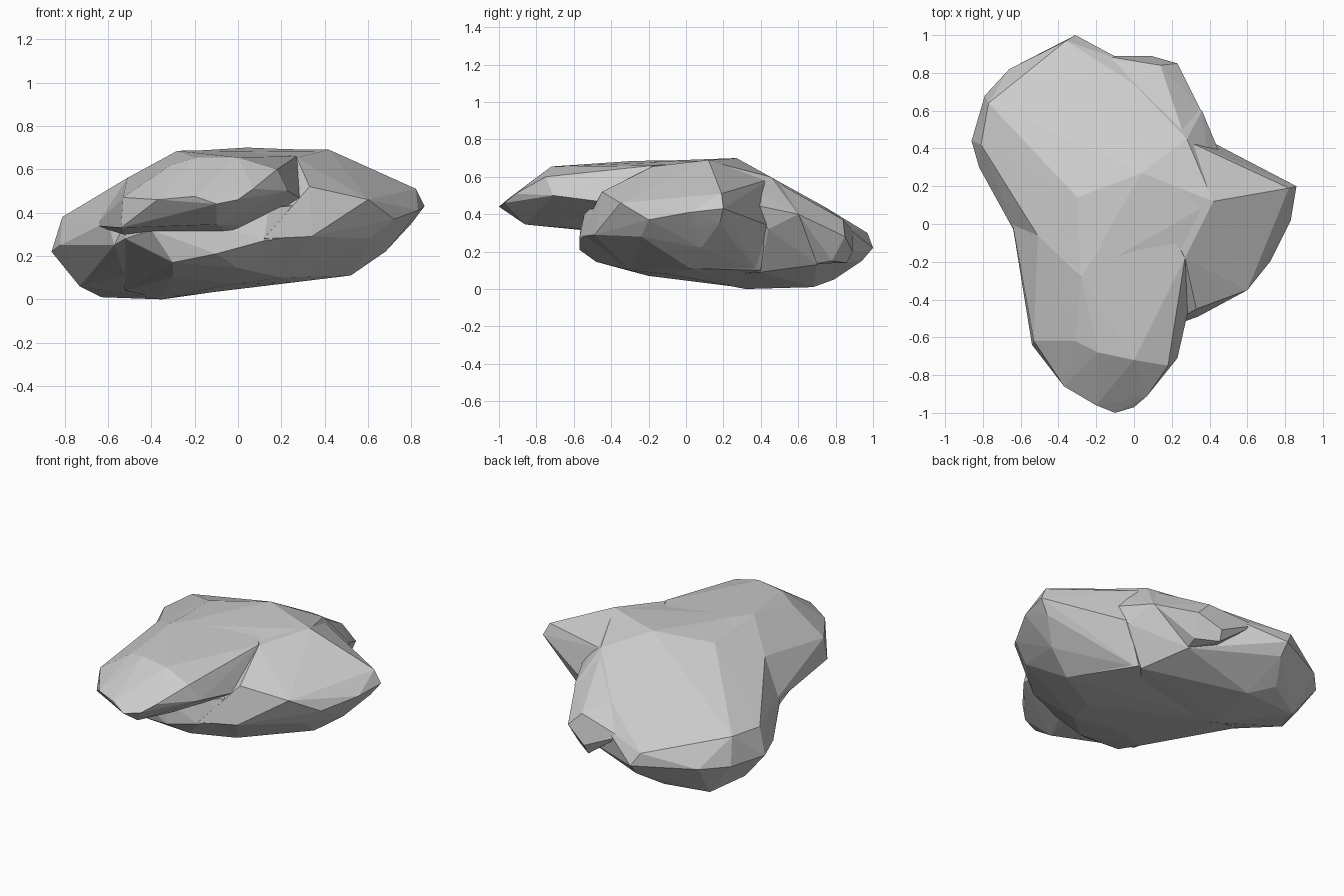
import bpy, bmesh


def lobe(name, points):
    """Faceted convex lump of stone spanning the given corner points."""
    bm = bmesh.new()
    for p in points:
        bm.verts.new(p)
    res = bmesh.ops.convex_hull(bm, input=bm.verts)
    loose = {e for e in res["geom_interior"] + res["geom_unused"]
             if isinstance(e, bmesh.types.BMVert)}
    bmesh.ops.delete(bm, geom=list(loose), context='VERTS')
    bmesh.ops.recalc_face_normals(bm, faces=bm.faces)
    me = bpy.data.meshes.new(name)
    bm.to_mesh(me)
    bm.free()
    ob = bpy.data.objects.new(name, me)
    bpy.context.collection.objects.link(ob)
    return ob


# Broad back body, sloping down towards the back left
body = lobe("rock", [
    (-.28, -.28, .68), (.04, .27, .70), (.27, -.18, .65), (.28, .45, .60),
    (.42, .12, .685), (-.51, -.06, .56), (-.77, .64, .39), (0, .74, .44),
    (-.30, .14, .665), (-.86, .44, .22), (-.81, .42, .38), (-.82, .30, .25),
    (-.79, .68, .22), (-.66, .82, .22), (-.31, 1, .22), (-.36, .97, .30),
    (-.31, .94, .15), (-.05, .86, .33), (.36, .60, .40), (.41, .44, .32),
    (.46, .36, .45), (-.60, -.10, .36), (-.57, -.12, .25), (-.63, .66, .01),
    (-.35, .32, 0), (-.73, .45, .06), (-.28, .68, .01), (-.40, .79, .05),
    (.18, .70, .13), (.28, .40, .09), (-.02, 0, .06), (-.45, 0, .13)])

# Small lump beside the notch in the back edge
back = lobe("back_lump", [
    (.09, .89, .20), (.08, .86, .14), (.23, .85, .28), (.20, .78, .15),
    (.14, .84, .37), (0, .735, .44), (.355, .60, .40), (-.04, .86, .34),
    (-.16, .89, .32), (.18, .69, .135), (.27, .45, .59), (-.10, .50, .25)])

# Raised front arm with an undercut tip
arm = lobe("front_arm", [
    (-.10, -1, .44), (0, -.97, .46), (-.20, -.96, .475), (-.37, -.86, .46),
    (-.54, -.64, .33), (-.53, -.62, .47), (.12, -.82, .56), (.07, -.91, .51),
    (.23, -.71, .50), (.18, -.75, .60), (.27, -.18, .66), (0, -.72, .655),
    (-.19, -.68, .655), (-.31, -.62, .62), (-.28, -.28, .685),
    (-.51, -.06, .56), (-.60, -.10, .38), (-.66, .10, .34),
    (-.10, -.86, .345), (0, -.66, .345), (-.53, -.30, .30), (0, -.45, .31),
    (.30, -.40, .46), (-.30, .14, .66), (.04, .20, .69), (0, .1, .25)])

# Belly under the arm, joining all lobes
belly = lobe("belly", [
    (-.40, -.50, .32), (-.10, -.57, .21), (.12, -.57, .27), (-.30, -.50, .17),
    (0, -.48, .145), (-.02, -.20, .07), (.20, -.30, .10), (.27, -.10, .08),
    (-.52, -.34, .28), (-.12, -.56, .35), (.14, -.54, .42), (.34, -.48, .30),
    (.52, .02, .11), (.30, .40, .10), (.40, .43, .33), (-.35, .32, .005),
    (-.52, .30, .04), (-.48, -.10, .17), (-.30, -.30, .105),
    (-.57, -.12, .25), (.60, -.24, .29), (-.50, -.10, .42), (.32, -.46, .44),
    (.46, .34, .45)])

# Wedge-shaped wing on the right
wing = lobe("right_wing", [
    (.86, .20, .43), (.82, .19, .51), (.83, .02, .41), (.77, .05, .33),
    (.80, .18, .35), (.72, -.20, .37), (.60, -.35, .46), (.34, -.49, .29),
    (.61, -.24, .28), (.33, -.45, .52), (.12, -.57, .28), (.42, .12, .69),
    (.27, -.18, .655), (.47, .36, .45), (.40, .44, .34), (.52, .02, .11),
    (.68, .08, .22), (.27, -.10, .08), (.20, -.30, .10), (.04, .27, .695),
    (.30, .38, .10), (.28, .44, .585)])

# Merge the lobes into one solid
bpy.context.view_layer.objects.active = body
for part in (back, belly, arm, wing):
    mod = body.modifiers.new("join", 'BOOLEAN')
    mod.operation = 'UNION'
    mod.solver = 'EXACT'
    mod.object = part
    bpy.ops.object.modifier_apply(modifier=mod.name)
    bpy.data.objects.remove(part)
